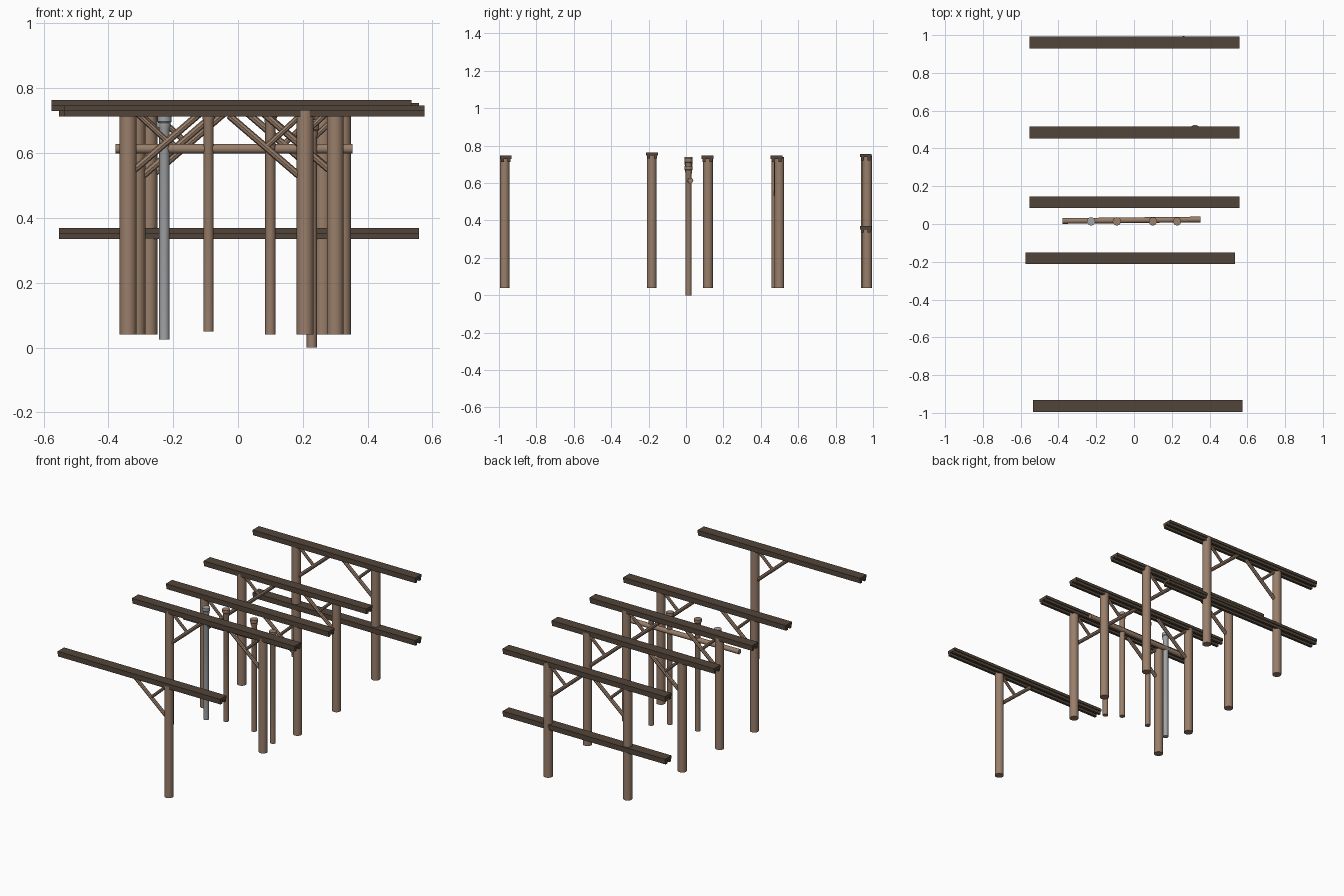
import bpy, bmesh
from mathutils import Vector

cube = bpy.data.objects.get("Cube")
if cube:
    bpy.data.objects.remove(cube, do_unlink=True)


def material(name, rgb):
    m = bpy.data.materials.new(name)
    m.use_nodes = True
    m.diffuse_color = (*rgb, 1)
    m.node_tree.nodes["Principled BSDF"].inputs["Base Color"].default_value = (*rgb, 1)
    return m


WOOD = material("weathered wood", (0.32, 0.21, 0.145))
DARK = material("dark beam wood", (0.085, 0.06, 0.042))
GREY = material("grey metal", (0.36, 0.37, 0.38))


def finish(name, bm, mat, smooth=False):
    mesh = bpy.data.meshes.new(name)
    bmesh.ops.recalc_face_normals(bm, faces=bm.faces)
    bm.to_mesh(mesh)
    bm.free()
    mesh.materials.append(mat)
    ob = bpy.data.objects.new(name, mesh)
    bpy.context.collection.objects.link(ob)
    if smooth:
        bpy.ops.object.select_all(action='DESELECT')
        ob.select_set(True)
        bpy.context.view_layer.objects.active = ob
        bpy.ops.object.shade_smooth_by_angle()
    return ob


def box(bm, lo, hi):
    verts = bmesh.ops.create_cube(bm, size=1)["verts"]
    for v in verts:
        v.co = Vector([(a + b) / 2 + c * (b - a) for a, b, c in zip(lo, hi, v.co)])


def rod(name, a, b, radius, mat, sides=16):
    """Cylinder between two points."""
    a, b = Vector(a), Vector(b)
    bm = bmesh.new()
    bmesh.ops.create_cone(bm, cap_ends=True, segments=sides, radius1=radius,
                          radius2=radius, depth=(b - a).length)
    turn = (b - a).to_track_quat('Z', 'Y')
    for v in bm.verts:
        v.co = turn @ v.co + (a + b) / 2
    return finish(name, bm, mat, True)


def lathe(name, x, y, z, profile, mat, sides=16):
    """Closed turned shape from (radius, height) pairs."""
    bm = bmesh.new()
    pts = [bm.verts.new((r, 0, h)) for r, h in profile]
    edges = [bm.edges.new(p) for p in zip(pts, pts[1:])]
    bmesh.ops.spin(bm, geom=pts + edges, axis=(0, 0, 1), cent=(0, 0, 0),
                   angle=6.2831853, steps=sides, use_duplicate=False)
    bmesh.ops.remove_doubles(bm, verts=bm.verts, dist=1e-5)
    bmesh.ops.translate(bm, verts=bm.verts, vec=(x, y, z))
    return finish(name, bm, mat, True)


def beam(name, x, y, top):
    """Wide plank over two narrow rails."""
    bm = bmesh.new()
    mid, low, half = top - 0.017, top - 0.034, 0.555
    box(bm, (x - half, y - 0.031, mid), (x + half, y + 0.031, top))
    for s in (-1, 1):
        box(bm, (x - half, y + s * 0.018 - 0.008, low),
            (x + half, y + s * 0.018 + 0.008, mid))
    finish(name, bm, DARK)


def brace(name, x, y, side, top):
    """Long diagonal from post to beam with a short strut behind it."""
    foot = Vector((x + side * 0.02, y, top - 0.215))
    head = Vector((x + side * 0.235, y, top - 0.03))
    rod(name + "_diagonal", foot, head, 0.011, WOOD, 8)
    rod(name + "_strut", (x + side * 0.02, y, top - 0.035),
        foot.lerp(head, 0.47), 0.009, WOOD, 8)


# Frames: beam x, beam y, beam top, posts as (x, y, brace direction)
frames = {
    "front": (0.02, -0.964, 0.746, [(0.207, -0.969, -1)]),
    "second": (-0.02, -0.182, 0.764, [(-0.339, -0.183, 1), (0.3, -0.183, -1)]),
    "middle": (0.003, 0.115, 0.746, [(-0.312, 0.118, 1), (0.323, 0.118, -1)]),
    "fourth": (0.003, 0.484, 0.746, [(-0.312, 0.482, 1), (0.323, 0.499, -1)]),
    "back": (0.003, 0.961, 0.755, [(-0.275, 0.961, 1), (0.262, 0.969, -1)]),
}
for label, (bx, by, top, posts) in frames.items():
    beam(label + "_beam", bx, by, top)
    for i, (x, y, side) in enumerate(posts):
        tag = f"{label}_{'left' if side < 0 else 'right'}"
        rod(tag + "_post", (x, y, 0.04), (x, y, top - 0.008), 0.026, WOOD)
        brace(tag + "_brace", x, y, side, top)

# Low beam under the back frame
beam("back_low_beam", 0.003, 0.961, 0.369)

# Row of slim poles with flared heads, joined by a rail
pole = [(0, 0), (0.016, 0), (0.016, 0.65), (0.019, 0.658), (0.019, 0.668),
        (0.022, 0.672), (0.022, 0.69), (0, 0.69)]
for name, x, z, mat in (("metal_pole", -0.227, 0.025, GREY),
                        ("inner_right_pole", -0.091, 0.05, WOOD),
                        ("inner_left_pole", 0.1, 0.04, WOOD),
                        ("outer_left_pole", 0.228, 0, WOOD)):
    lathe(name, x, 0.014, z, pole, mat)
rod("cross_rail", (-0.378, 0.016, 0.613), (0.353, 0.024, 0.613), 0.015, WOOD)
